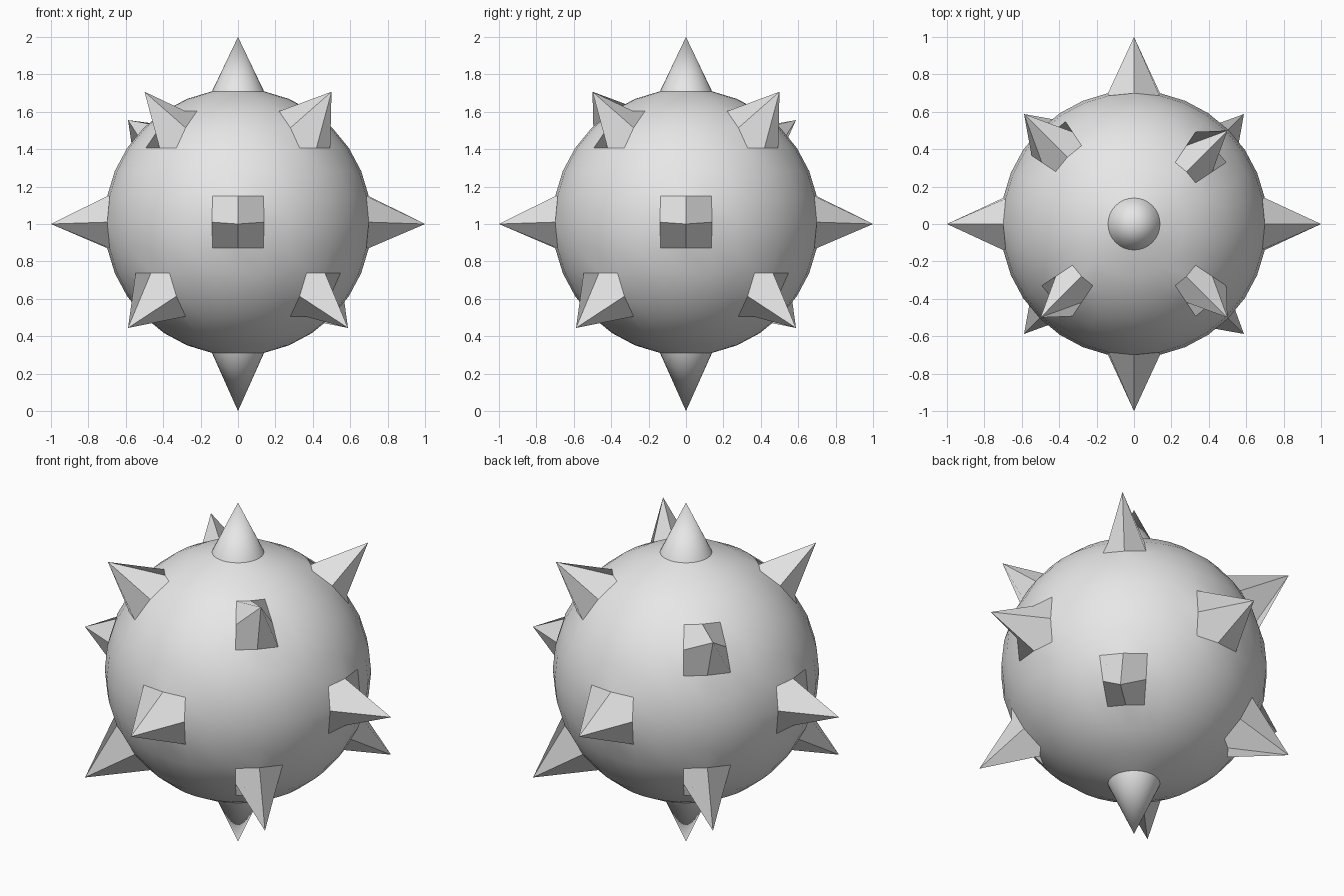
import bpy, bmesh
from math import radians, sin, cos
from mathutils import Vector

cube = bpy.data.objects.get("Cube")
if cube:
    bpy.data.objects.remove(cube)

BALL_RADIUS = 0.713
SPIKE_REACH = 1.0


def direction(lon, lat):
    a, b = radians(lon), radians(lat)
    return Vector((cos(a) * cos(b), sin(a) * cos(b), sin(b)))


# Spike directions: poles, equator, then upper and lower diagonals
spikes = [direction(0, 90), direction(0, -90)]
spikes += [direction(lon, 0) for lon in (0, 90, 180, 270)]
for lon in (45, 135, 225, 315):
    spikes.append(direction(lon, 33.75 if lon == 135 else 45))
    spikes.append(direction(lon, -33.75))

# Ball, with one vertex pulled out for each spike
bm = bmesh.new()
bmesh.ops.create_uvsphere(bm, u_segments=32, v_segments=16, radius=BALL_RADIUS)
tips = [max(bm.verts, key=lambda v: v.co.dot(d)) for d in spikes]
for v in bm.verts:
    v.co.z += 0.01
for tip, d in zip(tips, spikes):
    tip.co = d * SPIKE_REACH
mesh = bpy.data.meshes.new("spiked_ball")
bm.to_mesh(mesh)
bm.free()

ball = bpy.data.objects.new("spiked_ball", mesh)
ball.location.z = 1
bpy.context.collection.objects.link(ball)

# Plain grey surface
grey = bpy.data.materials.new("light_grey")
grey.use_nodes = True
colour = (0.8, 0.8, 0.8, 1)
grey.diffuse_color = colour
grey.node_tree.nodes["Principled BSDF"].inputs["Base Color"].default_value = colour
mesh.materials.append(grey)

# Smooth ball, crisp spike edges
bpy.ops.object.select_all(action="DESELECT")
ball.select_set(True)
bpy.context.view_layer.objects.active = ball
bpy.ops.object.shade_smooth_by_angle(angle=radians(30))
